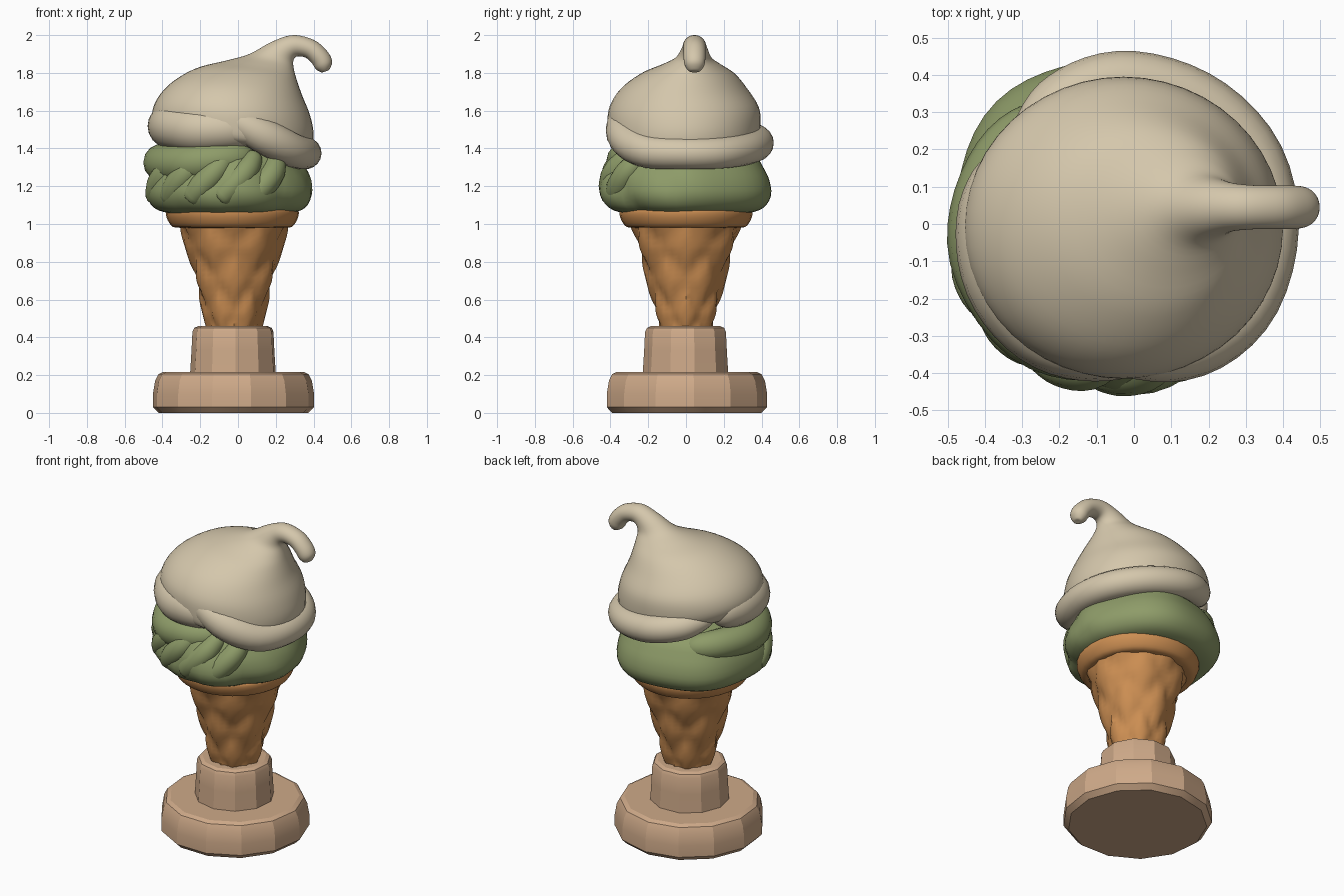
import bpy, bmesh, math
from math import sin, cos, pi, radians
from mathutils import Vector

if "Cube" in bpy.data.objects:
    bpy.data.objects.remove(bpy.data.objects["Cube"])


def material(name, col):
    m = bpy.data.materials.new(name)
    m.diffuse_color = (*col, 1)
    m.use_nodes = True
    m.node_tree.nodes["Principled BSDF"].inputs["Base Color"].default_value = m.diffuse_color
    return m


CREAM = material("cream", (0.66, 0.57, 0.41))
GREEN = material("pistachio green", (0.27, 0.33, 0.14))
WAFFLE = material("waffle orange", (0.60, 0.27, 0.085))
STAND = material("stand tan", (0.62, 0.40, 0.25))


def loft(name, rings, mat, angle=50):
    """Skin a list of equal-length point rings and cap both ends."""
    bm = bmesh.new()
    vs = [[bm.verts.new(p) for p in r] for r in rings]
    n = len(rings[0])
    for a, b in zip(vs, vs[1:]):
        for i in range(n):
            j = (i + 1) % n
            bm.faces.new((a[i], a[j], b[j], b[i]))
    bm.faces.new(vs[0][::-1])
    bm.faces.new(vs[-1])
    bmesh.ops.recalc_face_normals(bm, faces=bm.faces[:])
    me = bpy.data.meshes.new(name)
    bm.to_mesh(me)
    bm.free()
    me.materials.append(mat)
    ob = bpy.data.objects.new(name, me)
    bpy.context.collection.objects.link(ob)
    bpy.ops.object.select_all(action='DESELECT')
    ob.select_set(True)
    bpy.context.view_layer.objects.active = ob
    bpy.ops.object.shade_smooth_by_angle(angle=radians(angle))
    return ob


def spline(keys, t):
    """Catmull-Rom through tuples of any length, t in 0..1."""
    n = len(keys) - 1
    i = min(int(t * n), n - 1)
    f = t * n - i
    p = [keys[max(0, min(n, i + k))] for k in (-1, 0, 1, 2)]
    return [0.5 * (2 * b + (c - a) * f + (2 * a - 5 * b + 4 * c - d) * f * f
                   + (3 * b - a - 3 * c + d) * f ** 3) for a, b, c, d in zip(*p)]


def lathe(name, prof, mat, sides, cx=-0.025, steps=0, bump=None, sy=1.0, angle=50, turn=0.0):
    if steps:
        prof = [spline(prof, i / steps) for i in range(steps + 1)]
    rings = []
    for r, z in prof:
        ring = []
        for i in range(sides):
            a = 2 * pi * i / sides + turn
            q = r + (bump(a, z) if bump else 0)
            ring.append((cx + q * cos(a), q * sy * sin(a), z))
        rings.append(ring)
    return loft(name, rings, mat, angle)


def tube(name, keys, mat, steps=36, sides=14):
    """Round-ended strand through (x, y, z, radius) keys."""
    rings = []
    for i in range(steps + 1):
        t = 0.5 - 0.5 * cos(pi * (0.02 + 0.96 * i / steps))
        x, y, z, r = spline(keys, t)
        d = Vector(spline(keys, min(1, t + .01))[:3]) - Vector(spline(keys, max(0, t - .01))[:3])
        d.normalize()
        side = d.cross(Vector((0, 0, 1))).normalized()
        up = side.cross(d)
        e = min(1, min(t, 1 - t) / 0.12)
        r *= math.sqrt(max(0.0, 1 - (1 - e) ** 2))
        rings.append([Vector((x, y, z)) + r * (side * cos(2 * pi * k / sides) + up * sin(2 * pi * k / sides))
                      for k in range(sides)])
    return loft(name, rings, mat)


# Stand: faceted foot and neck
lathe("stand_foot", [(0.40, 0.0), (0.43, 0.03), (0.43, 0.1), (0.418, 0.17), (0.40, 0.205), (0.375, 0.217)],
      STAND, 13, angle=24, turn=0.1)
lathe("stand_neck", [(0.23, 0.2), (0.222, 0.33), (0.217, 0.43), (0.207, 0.45), (0.185, 0.46)],
      STAND, 11, angle=24, turn=0.2)


# Waffle cone with a soft diamond pattern
def diamonds(a, z):
    u = 3 * a + 9 * z
    v = 3 * a - 9 * z
    return 0.012 - 0.022 * max(abs(cos(u)) ** 6, abs(cos(v)) ** 6)


lathe("cone", [(0.135, 0.44), (0.15, 0.5), (0.18, 0.62), (0.215, 0.76), (0.25, 0.88), (0.29, 1.01)],
      WAFFLE, 40, steps=26, bump=diamonds, cx=-0.02)
lathe("cone_rim", [(0.27, 0.98), (0.315, 0.985), (0.342, 1.02), (0.352, 1.06), (0.335, 1.08), (0.25, 1.085)],
      WAFFLE, 32, cx=-0.03, steps=15)


# Lower scoop: lumpy body, creased more toward the front left
def lumps(a, z):
    front = max(0, -sin(a - 0.5))
    return 0.010 * cos(5 * a + 0.6) - 0.02 * front * abs(sin(4 * a + 7 * z)) ** 5


lathe("green_scoop", [(0.22, 1.06), (0.32, 1.058), (0.40, 1.085), (0.44, 1.15), (0.432, 1.23),
                      (0.40, 1.3), (0.36, 1.36), (0.28, 1.40), (0.12, 1.42)],
      GREEN, 56, cx=-0.05, steps=24, bump=lumps, sy=1.03)
tube("green_upper_fold", [(0.08, -0.27, 1.36, .08), (-0.1, -0.33, 1.34, .09), (-0.27, -0.28, 1.32, .1),
                          (-0.385, -0.12, 1.32, .1), (-0.40, 0.03, 1.33, .095), (-0.33, 0.19, 1.33, .09),
                          (-0.2, 0.3, 1.32, .07)], GREEN)
# Slanted folds across the front of the scoop
for k, deg in enumerate((190, 214, 238, 262, 286)):
    keys = []
    for j, (r, z, w) in enumerate(((0.385, 1.13, .06), (0.395, 1.2, .068), (0.385, 1.28, .065), (0.33, 1.37, .05))):
        a = radians(deg + j * 11)
        keys.append((-0.05 + r * cos(a), r * sin(a), z, w))
    tube("green_fold_%d" % (k + 1), keys, GREEN, 20, 12)

# Upper scoop: rings given by left and right outline points, y centre and half depth
DOME = [(-0.34, 1.46, 0.32, 1.37, 0, .33), (-0.42, 1.50, 0.385, 1.40, -.01, .39),
        (-0.455, 1.57, 0.40, 1.48, -.01, .405), (-0.43, 1.66, 0.38, 1.58, -.01, .395),
        (-0.35, 1.75, 0.34, 1.68, -.01, .335), (-0.22, 1.825, 0.312, 1.76, .01, .25),
        (-0.06, 1.866, 0.298, 1.81, .03, .16), (0.06, 1.90, 0.292, 1.85, .04, .098),
        (0.18, 1.965, 0.298, 1.877, .045, .07), (0.29, 2.0, 0.318, 1.888, .045, .06),
        (0.40, 1.975, 0.36, 1.88, .045, .058), (0.468, 1.92, 0.392, 1.85, .045, .058),
        (0.498, 1.865, 0.412, 1.82, .045, .052), (0.485, 1.82, 0.44, 1.803, .045, .03),
        (0.468, 1.81, 0.455, 1.806, .045, .008)]
rings = []
for i in range(61):
    xl, zl, xr, zr, cy, ry = spline(DOME, i / 60)
    rings.append([((xl + xr) / 2 + (xr - xl) / 2 * cos(a), cy + ry * sin(a),
                   (zl + zr) / 2 + (zr - zl) / 2 * cos(a)) for a in [2 * pi * k / 48 for k in range(48)]])
loft("cream_swirl_top", rings, CREAM)

# Sloping roll around the right and back of the upper scoop
tube("cream_brim", [(-0.32, -0.2, 1.66, .05), (-0.08, -0.32, 1.58, .07), (0.13, -0.325, 1.47, .095),
                    (0.29, -0.22, 1.39, .09), (0.357, -0.02, 1.375, .085), (0.315, 0.18, 1.378, .085),
                    (0.17, 0.325, 1.40, .085), (-0.03, 0.38, 1.43, .085), (-0.2, 0.32, 1.465, .08),
                    (-0.32, 0.18, 1.5, .06)], CREAM, 60, 18)
# Rounded lobe at the front left
tube("cream_front_lobe", [(0.09, -0.27, 1.49, .08), (-0.06, -0.31, 1.50, .11), (-0.22, -0.275, 1.50, .12),
                          (-0.335, -0.15, 1.515, .12), (-0.36, 0.02, 1.52, .115), (-0.30, 0.17, 1.53, .1)],
     CREAM, 40, 18)
